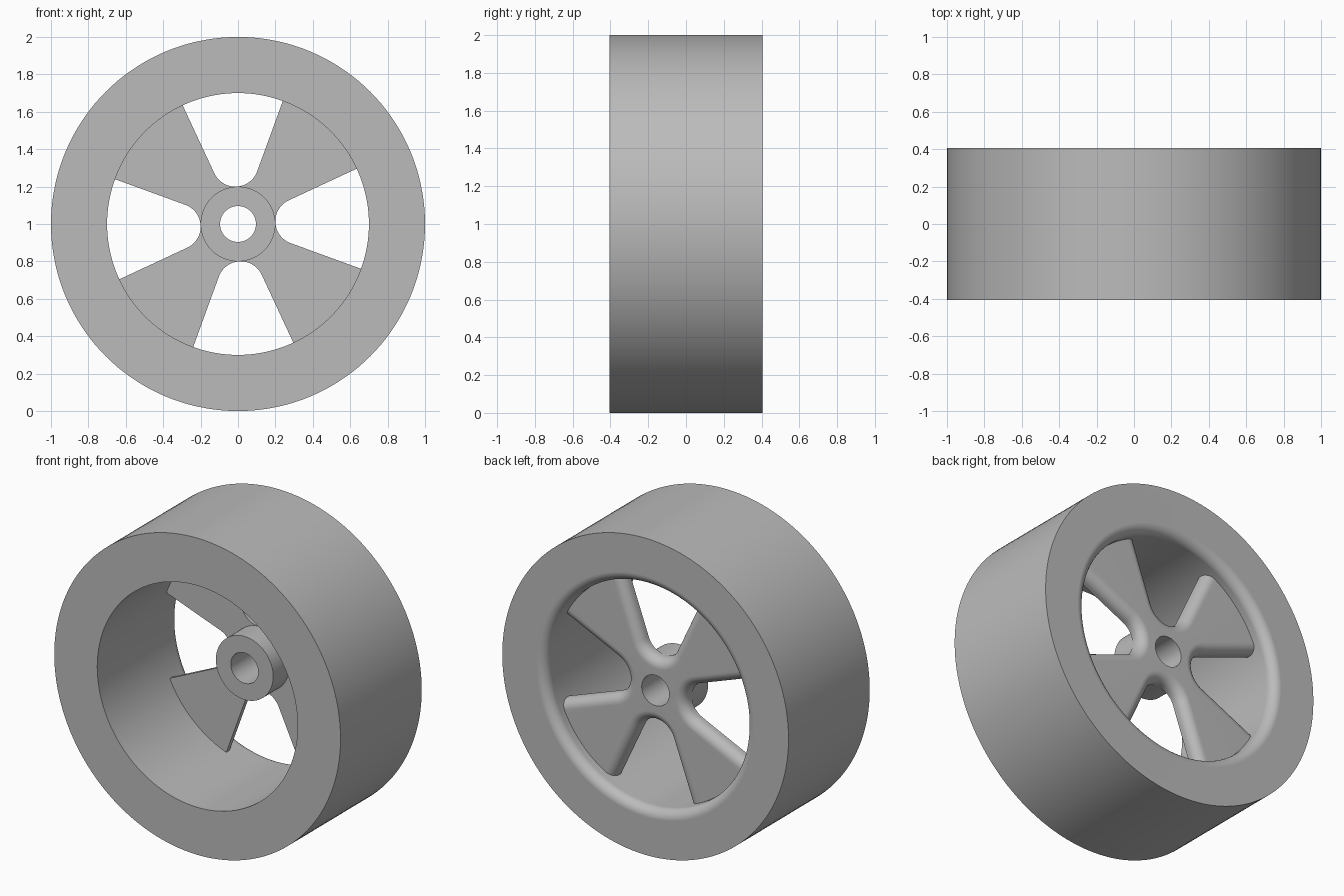
import bpy, bmesh
from math import sin, cos, asin, pi, radians
from mathutils import Vector

if "Cube" in bpy.data.objects:
    bpy.data.objects.remove(bpy.data.objects["Cube"])

HALF = 0.405                         # half the wheel width
BORE, HUB, HOLE = 0.70, 0.20, 0.096  # radii
PLATE_FRONT, PLATE_BACK, HUB_FRONT = 0.225, 0.305, 0.065
FILLET = 0.06
SEGS = 144

grey = bpy.data.materials.new("plain grey")
grey.use_nodes = True
grey.diffuse_color = (0.5, 0.5, 0.5, 1)
grey.node_tree.nodes["Principled BSDF"].inputs["Base Color"].default_value = (0.5, 0.5, 0.5, 1)


def finish(name, bm):
    bmesh.ops.recalc_face_normals(bm, faces=bm.faces)
    mesh = bpy.data.meshes.new(name)
    bm.to_mesh(mesh)
    bm.free()
    mesh.materials.append(grey)
    obj = bpy.data.objects.new(name, mesh)
    bpy.context.collection.objects.link(obj)
    bpy.ops.object.select_all(action="DESELECT")
    obj.select_set(True)
    bpy.context.view_layer.objects.active = obj
    bpy.ops.object.shade_smooth_by_angle(angle=radians(30))
    weighted = obj.modifiers.new("flat face normals", "WEIGHTED_NORMAL")
    weighted.keep_sharp = True
    return obj


def polar(r, a):
    return Vector((r * cos(a), r * sin(a)))


def add_loop(bm, points, y):
    return [bm.verts.new((p.x, y, p.y + 1)) for p in points]


def bridge(bm, a, b):
    for i in range(len(a)):
        j = (i + 1) % len(a)
        bm.faces.new((a[i], a[j], b[j], b[i]))


def circle(r):
    return [polar(r, 2 * pi * i / SEGS) for i in range(SEGS)]


def lathe(name, profile, closed):
    """Turn (radius, y) points around the axle."""
    bm = bmesh.new()
    loops = [add_loop(bm, circle(r), y) for r, y in profile]
    for a, b in zip(loops, loops[1:] + loops[:1] if closed else loops[1:]):
        bridge(bm, a, b)
    return finish(name, bm)


def quarter(steps):
    return [i * pi / 2 / steps for i in range(steps + 1)]


# Rim: square front edge, rounded back edge inside the bore
lip = [(BORE + FILLET * (1 - cos(a)), HALF - FILLET * (1 - sin(a))) for a in quarter(8)]
lathe("rim", [(BORE, -HALF)] + lip + [(1, HALF), (1, -HALF)], True)

# Hub: tube standing forward of the spokes
lathe("hub", [(HOLE, PLATE_FRONT), (HOLE, HUB_FRONT), (HUB, HUB_FRONT), (HUB, PLATE_FRONT)], False)


def spoke_outline(d):
    """Outline of the four spokes with every window grown by d."""
    half = radians(22.5)
    centre = HUB / (1 - sin(half))
    radius = centre - HUB + d
    outer = BORE + 0.01
    edge = half + asin(d / outer)
    points = []
    for k in range(4):
        mid = radians(92.5 + 90 * k)
        points.append(polar(outer, mid - edge))
        # Round inner end of the window
        for i in range(25):
            a = 1.5 * pi - half - (pi - 2 * half) * i / 24
            points.append(polar(centre, mid) + polar(radius, mid + a))
        # Outer end of the spoke, sunk into the rim
        for i in range(16):
            points.append(polar(outer, mid + edge + (pi / 2 - 2 * edge) * i / 16))
    return points


# Spokes: flat in front, rounded along the windows at the back
bm = bmesh.new()
layers = [(0, PLATE_FRONT)]
layers += [(FILLET * (1 - cos(a)), PLATE_BACK - FILLET * (1 - sin(a))) for a in quarter(8)]
loops = [add_loop(bm, spoke_outline(d), y) for d, y in layers]
for a, b in zip(loops, loops[1:]):
    bridge(bm, a, b)
holes = [add_loop(bm, circle(HOLE), y) for y in (PLATE_FRONT, PLATE_BACK)]
bridge(bm, holes[0], holes[1])
for rim_loop, hole_loop in ((loops[0], holes[0]), (loops[-1], holes[1])):
    edges = [bm.edges.get((l[i - 1], l[i])) for l in (rim_loop, hole_loop) for i in range(len(l))]
    bmesh.ops.triangle_fill(bm, use_beauty=True, use_dissolve=False, edges=edges, normal=(0, 1, 0))
finish("spokes", bm)
